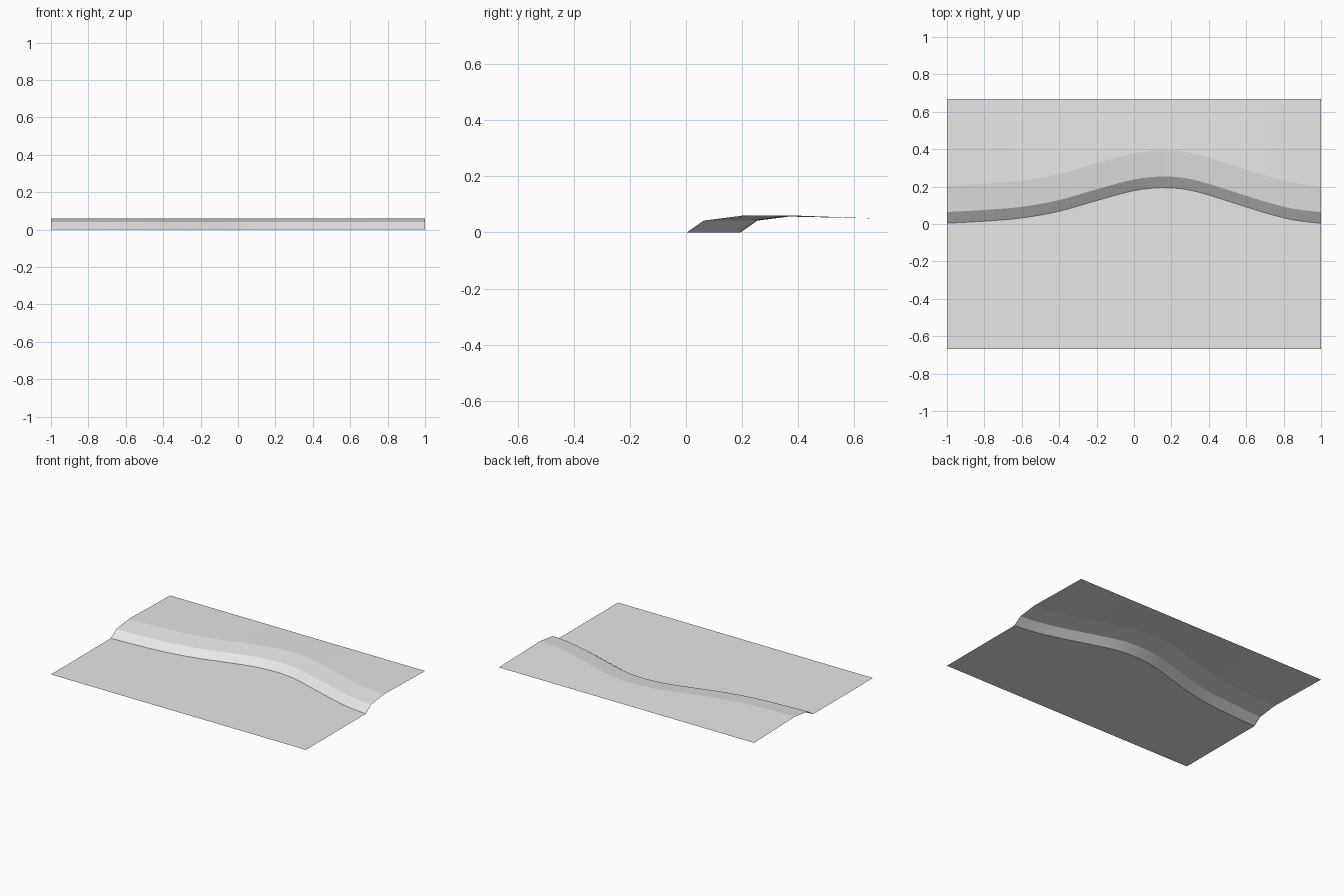
import bpy
import bmesh

if "Cube" in bpy.data.objects:
    bpy.data.objects.remove(bpy.data.objects["Cube"])

# Foot line of the bank: (x, y)
FOOT = [(-1, 0.004), (-0.8, 0.015), (-0.6, 0.032), (-0.4, 0.068), (-0.2, 0.125),
        (0, 0.178), (0.15, 0.194), (0.3, 0.181), (0.5, 0.123), (0.7, 0.06),
        (0.85, 0.022), (1, 0.003)]
HALF_DEPTH = 0.667
STEPS = 40


def foot_y(x):
    """Smooth interpolation along the foot line."""
    n = len(FOOT)
    i = max(k for k in range(n - 1) if FOOT[k][0] <= x + 1e-9)

    def slope(k):
        a, b = FOOT[max(k - 1, 0)], FOOT[min(k + 1, n - 1)]
        return (b[1] - a[1]) / (b[0] - a[0])

    (x0, y0), (x1, y1) = FOOT[i], FOOT[i + 1]
    h = x1 - x0
    t = (x - x0) / h
    return ((2 * t**3 - 3 * t**2 + 1) * y0 + (t**3 - 2 * t**2 + t) * h * slope(i)
            + (3 * t**2 - 2 * t**3) * y1 + (t**3 - t**2) * h * slope(i + 1))


# Ground sheet: flat front, steep bank, gentle shoulder, slightly falling back
bm = bmesh.new()
rows = []
for s in range(STEPS + 1):
    x = -1 + 2 * s / STEPS
    y = foot_y(x)
    section = [(-HALF_DEPTH, 0), (y, 0), (y + 0.06, 0.042), (y + 0.2, 0.06),
               (HALF_DEPTH, 0.05)]
    rows.append([bm.verts.new((x, py, pz)) for py, pz in section])
for a, b in zip(rows, rows[1:]):
    for j in range(len(a) - 1):
        bm.faces.new((a[j], b[j], b[j + 1], a[j + 1]))

mesh = bpy.data.meshes.new("terrain_bank")
bm.to_mesh(mesh)
bm.free()
terrain = bpy.data.objects.new("terrain_bank", mesh)
bpy.context.collection.objects.link(terrain)

# Single plain grey
grey = bpy.data.materials.new("light_grey")
grey.diffuse_color = (0.8, 0.8, 0.8, 1)
grey.use_nodes = True
grey.node_tree.nodes["Principled BSDF"].inputs["Base Color"].default_value = grey.diffuse_color
mesh.materials.append(grey)

# Smooth along the bank, sharp across its creases
bpy.context.view_layer.objects.active = terrain
terrain.select_set(True)
bpy.ops.object.shade_smooth_by_angle(angle=0.12)
